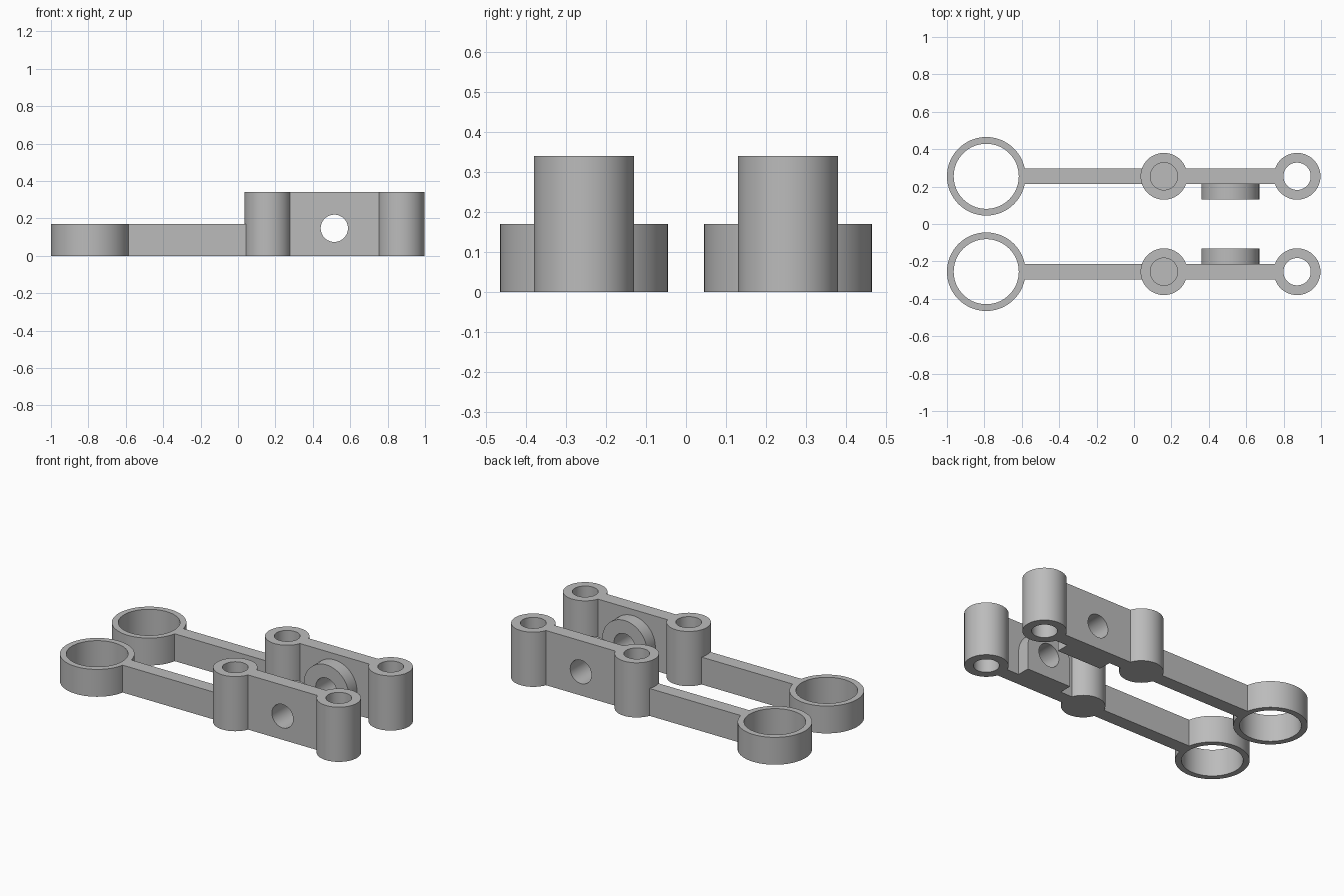
import bpy
import bmesh
import math
from mathutils import Matrix

if "Cube" in bpy.data.objects:
    bpy.data.objects.remove(bpy.data.objects["Cube"], do_unlink=True)

# Shared dimensions
AXIS_Y = 0.255           # centre line of a link
LOW, HIGH = 0.17, 0.34   # heights of the thin arm and of the thick end
RING_X, MID_X, END_X = -0.79, 0.16, 0.872
TAB_X, TAB_Z, TAB_R = 0.515, 0.147, 0.155
HOLE_R = 0.073

steel = bpy.data.materials.new("plain grey")
steel.use_nodes = True
grey = (0.5, 0.5, 0.5, 1)
steel.diffuse_color = grey
steel.node_tree.nodes["Principled BSDF"].inputs["Base Color"].default_value = grey


def make_object(name, bm):
    bmesh.ops.recalc_face_normals(bm, faces=bm.faces)
    mesh = bpy.data.meshes.new(name)
    bm.to_mesh(mesh)
    bm.free()
    mesh.materials.append(steel)
    obj = bpy.data.objects.new(name, mesh)
    bpy.context.collection.objects.link(obj)
    return obj


def cylinder(name, x, radius, z0, z1):
    bm = bmesh.new()
    bmesh.ops.create_cone(bm, cap_ends=True, segments=64, radius1=radius, radius2=radius,
                          depth=z1 - z0,
                          matrix=Matrix.Translation((x, AXIS_Y, (z0 + z1) / 2)))
    return make_object(name, bm)


def prism(name, profile, y0, y1):
    """Extrude an x-z outline from y0 to y1."""
    bm = bmesh.new()
    face = bm.faces.new([bm.verts.new((x, y0, z)) for x, z in profile])
    grown = bmesh.ops.extrude_face_region(bm, geom=[face])["geom"]
    verts = [g for g in grown if isinstance(g, bmesh.types.BMVert)]
    bmesh.ops.translate(bm, vec=(0, y1 - y0, 0), verts=verts)
    return make_object(name, bm)


def arc(start, end, steps, radius):
    angles = [math.radians(start + (end - start) * i / steps) for i in range(steps + 1)]
    return [(TAB_X + radius * math.cos(a), TAB_Z + radius * math.sin(a)) for a in angles]


def apply_modifier(obj, mod):
    bpy.context.view_layer.objects.active = obj
    bpy.ops.object.modifier_apply(modifier=mod.name)


def combine(obj, other, operation):
    mod = obj.modifiers.new("combine", 'BOOLEAN')
    mod.operation, mod.solver, mod.object = operation, 'EXACT', other
    apply_modifier(obj, mod)
    bpy.data.objects.remove(other, do_unlink=True)


def bar(name, x0, x1, height):
    outline = [(x0, 0), (x1, 0), (x1, height), (x0, height)]
    return prism(name, outline, 0.213, 0.298)


# Solid body: stepped arm, three round bosses and the arched inner tab
link = bar("links", MID_X, END_X, HIGH)
tab_outline = [(TAB_X - TAB_R, 0), (TAB_X + TAB_R, 0)] + arc(0, 180, 32, TAB_R)
for part in (bar("thin_arm", RING_X, MID_X, LOW),
             cylinder("ring", RING_X, 0.21, 0, LOW),
             cylinder("middle_boss", MID_X, 0.125, 0, HIGH),
             cylinder("end_boss", END_X, 0.125, 0, HIGH),
             prism("tab", tab_outline, 0.132, AXIS_Y)):
    combine(link, part, 'UNION')

# Holes: open ring, through end hole, blind middle hole, cross hole
for cutter in (cylinder("ring_cut", RING_X, 0.174, -0.1, 0.5),
               cylinder("end_cut", END_X, HOLE_R, -0.1, 0.5),
               cylinder("middle_cut", MID_X, HOLE_R, LOW, 0.5),
               prism("cross_cut", arc(0, 360, 48, HOLE_R)[:-1], 0.05, 0.45)):
    combine(link, cutter, 'DIFFERENCE')

# Matching mirrored link
mirror = link.modifiers.new("mirror", 'MIRROR')
mirror.use_axis = (False, True, False)
mirror.use_mirror_merge = False
apply_modifier(link, mirror)

bpy.ops.object.select_all(action='DESELECT')
link.select_set(True)
bpy.context.view_layer.objects.active = link
bpy.ops.object.shade_smooth_by_angle(angle=math.radians(30))
